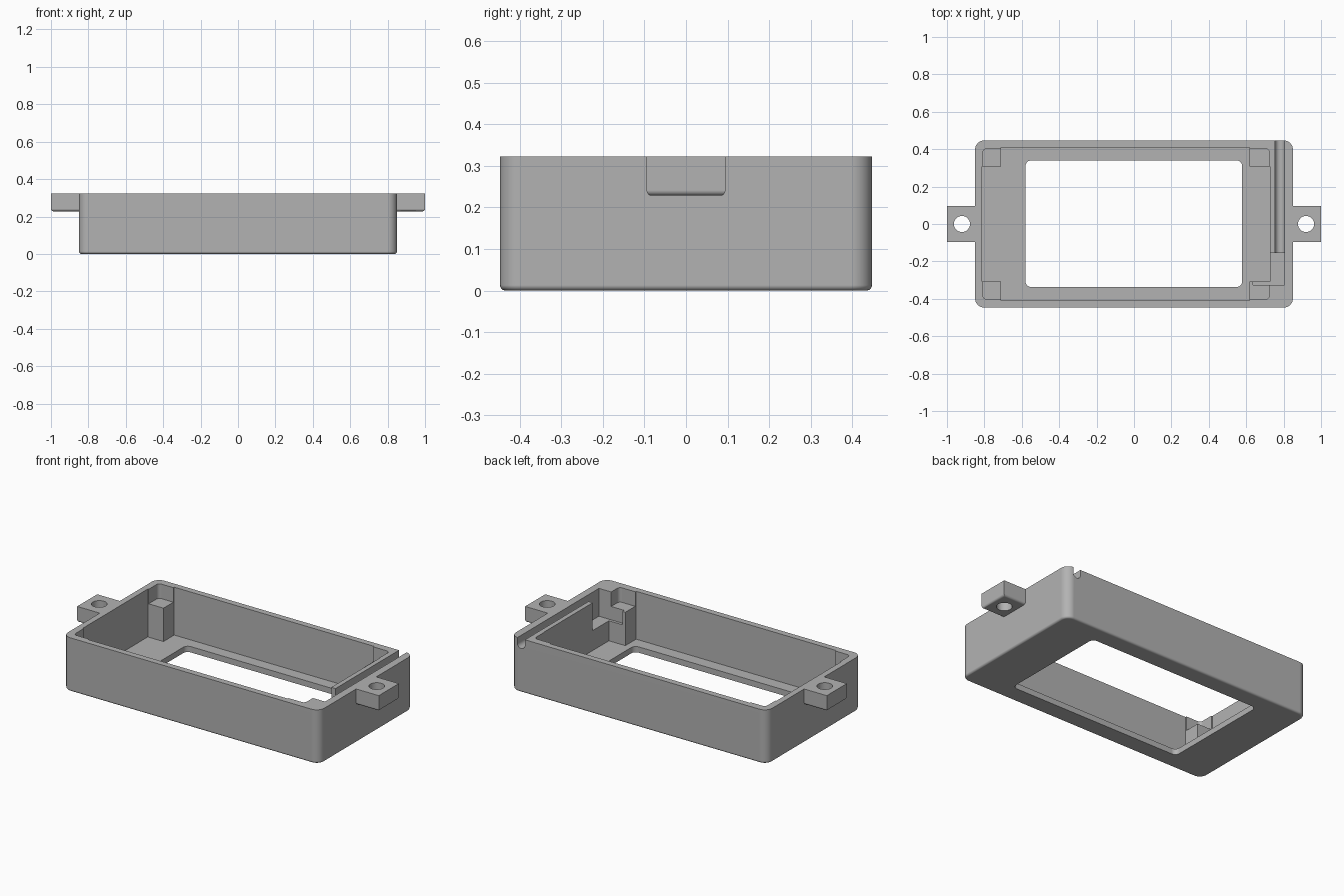
import bpy, bmesh
from math import pi, radians
from mathutils import Matrix, Vector

if "Cube" in bpy.data.objects:
    bpy.data.objects.remove(bpy.data.objects["Cube"], do_unlink=True)

grey = bpy.data.materials.new("plain_grey")
grey.use_nodes = True
grey.diffuse_color = (0.45, 0.45, 0.45, 1)
grey.node_tree.nodes["Principled BSDF"].inputs["Base Color"].default_value = grey.diffuse_color

TOP, FLOOR, LEDGE, ABOVE = 0.322, 0.035, 0.235, 0.5


def to_object(name, bm):
    bmesh.ops.recalc_face_normals(bm, faces=bm.faces)
    mesh = bpy.data.meshes.new(name)
    bm.to_mesh(mesh)
    bm.free()
    mesh.materials.append(grey)
    obj = bpy.data.objects.new(name, mesh)
    bpy.context.collection.objects.link(obj)
    return obj


def box(name, x, y, z, corner=0, bottom=0, sharp_x=None):
    """Box from ranges, with rounded upright and bottom edges; sharp_x stays square."""
    bm = bmesh.new()
    bmesh.ops.create_cube(bm, size=1)
    for v in bm.verts:
        v.co = Vector(r[0] if c < 0 else r[1] for r, c in zip((x, y, z), v.co))

    def is_upright(e):
        return abs(e.verts[0].co.z - e.verts[1].co.z) > 0.01

    def is_bottom(e):
        low = all(abs(v.co.z - z[0]) < 1e-5 for v in e.verts)
        return low and not (sharp_x is not None and
                            all(abs(v.co.x - sharp_x) < 1e-5 for v in e.verts))

    for radius, rule, steps in ((corner, is_upright, 8), (bottom, is_bottom, 4)):
        if radius:
            bmesh.ops.bevel(bm, geom=[e for e in bm.edges if rule(e)], offset=radius,
                            segments=steps, profile=0.5, affect='EDGES')
    return to_object(name, bm)


def cylinder(name, radius, length, matrix):
    bm = bmesh.new()
    bmesh.ops.create_cone(bm, cap_ends=True, segments=32, radius1=radius,
                          radius2=radius, depth=length, matrix=matrix)
    return to_object(name, bm)


def activate(obj):
    bpy.ops.object.select_all(action='DESELECT')
    obj.select_set(True)
    bpy.context.view_layer.objects.active = obj


def cut(obj, cutter):
    cutter.hide_render = True
    mod = obj.modifiers.new("cut", 'BOOLEAN')
    mod.operation = 'DIFFERENCE'
    mod.solver = 'EXACT'
    mod.object = cutter
    activate(obj)
    bpy.ops.object.modifier_apply(modifier=mod.name)
    bpy.data.objects.remove(cutter, do_unlink=True)


def finish(obj):
    activate(obj)
    bpy.ops.object.shade_smooth_by_angle(angle=radians(30))
    obj.modifiers.new("even_shading", 'WEIGHTED_NORMAL').keep_sharp = True


# Outer shell
shell = box("case_shell", (-0.85, 0.85), (-0.447, 0.447), (0, TOP), 0.05, 0.013)

# Upper recess, then a cross-shaped cavity that leaves four corner posts
cut(shell, box("recess", (-0.808, 0.724), (-0.402, 0.402), (LEDGE, ABOVE), 0.02))
cut(shell, box("long_cavity", (-0.814, 0.727), (-0.308, 0.308), (FLOOR, ABOVE)))
cut(shell, box("wide_cavity", (-0.71, 0.618), (-0.41, 0.41), (FLOOR, ABOVE)))

# Display window through the floor
cut(shell, box("window", (-0.58, 0.578), (-0.337, 0.34), (-0.1, 0.1), 0.03))

# Cable pocket and round-bottomed cable groove in the side wall
cut(shell, box("pocket", (0.637, 0.805), (-0.325, -0.155), (0.155, ABOVE)))
groove_x, groove_z, groove_r = 0.78, 0.288, 0.025
cut(shell, cylinder("groove_round", groove_r, 0.8, Matrix.Translation(
    (groove_x, 0.2, groove_z)) @ Matrix.Rotation(pi / 2, 4, 'X')))
cut(shell, box("groove_slot", (groove_x - groove_r, groove_x + groove_r),
               (-0.2, 0.6), (groove_z, ABOVE)))
finish(shell)

# Mounting tabs with screw holes
for side, name in ((1, "left_mounting_tab"), (-1, "right_mounting_tab")):
    tab = box(name, sorted((side * 0.85, side)), (-0.095, 0.095), (0.228, TOP),
              bottom=0.013, sharp_x=side * 0.85)
    cut(tab, cylinder("screw_hole", 0.043, 1, Matrix.Translation((side * 0.92, 0, 0.3))))
    finish(tab)
